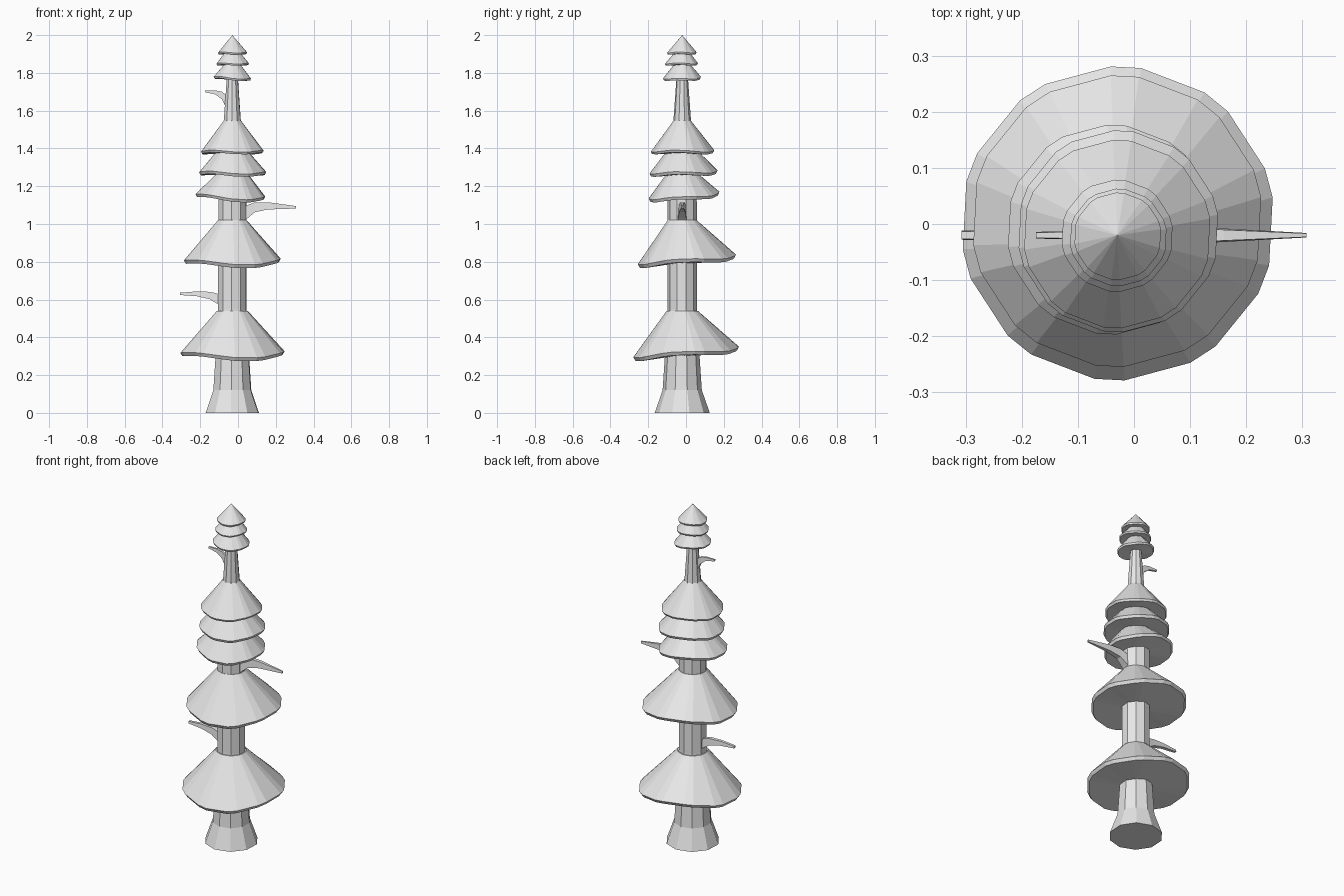
import bpy, bmesh
from math import radians, cos, sin

if "Cube" in bpy.data.objects:
    bpy.data.objects.remove(bpy.data.objects["Cube"])

grey = bpy.data.materials.new("pale grey")
grey.use_nodes = True
grey.diffuse_color = (0.8, 0.8, 0.8, 1)
grey.node_tree.nodes["Principled BSDF"].inputs["Base Color"].default_value = (0.8, 0.8, 0.8, 1)

AXIS_X, AXIS_Y = -0.03, -0.02
SIDES = 10
FIRST = 15    # direction of the first corner, in degrees


def loft(name, rings):
    """Skin a list of equal-length point rings and cap both ends."""
    bm = bmesh.new()
    loops = [[bm.verts.new(p) for p in ring] for ring in rings]
    for low, high in zip(loops, loops[1:]):
        for i in range(len(low)):
            j = (i + 1) % len(low)
            bm.faces.new((low[i], low[j], high[j], high[i]))
    bm.faces.new(loops[0][::-1])
    bm.faces.new(loops[-1])
    bmesh.ops.remove_doubles(bm, verts=bm.verts, dist=0.0005)
    bmesh.ops.recalc_face_normals(bm, faces=bm.faces)
    mesh = bpy.data.meshes.new(name)
    bm.to_mesh(mesh)
    bm.free()
    mesh.materials.append(grey)
    obj = bpy.data.objects.new(name, mesh)
    bpy.context.collection.objects.link(obj)
    return obj


def ring(angles, cx, cy, r, z, tilt_x=0, tilt_y=0, wave=0):
    """Ring whose height tilts towards +x / +y and ripples slightly."""
    pts = []
    for a in angles:
        t = radians(a)
        h = z + tilt_x * cos(t) + tilt_y * sin(t) + wave * cos(3 * t + 0.6)
        pts.append((cx + r * cos(t), cy + r * sin(t), h))
    return pts


corners = [FIRST + 360 / SIDES * i for i in range(SIDES)]
# each canopy corner is chamfered into a close pair of points
chamfered = [a + d for a in corners for d in (-5.5, 5.5)]

# Trunk with flared foot
trunk = [(0.146, 0), (0.104, 0.12), (0.092, 0.3), (0.078, 0.55),
         (0.077, 1.13), (0.05, 1.5), (0.03, 1.78)]
loft("trunk", [ring(corners, AXIS_X, AXIS_Y, r, z) for r, z in trunk])

# Canopy tiers: rim centre x, y, rim radius, rim z, tilt x, tilt y, top radius, top z, lip
tiers = [
    (-0.029, 0.001, 0.28, 0.322, -0.004, 0.022, 0.083, 0.54, 0.018),
    (-0.03, 0.005, 0.26, 0.812, -0.003, 0.02, 0.077, 1.02, 0.018),
    (-0.04, -0.01, 0.187, 1.152, -0.012, 0.014, 0.08, 1.27, 0.015),
    (-0.028, -0.013, 0.18, 1.275, -0.003, 0.004, 0.08, 1.39, 0.015),
    (-0.03, -0.018, 0.168, 1.386, 0, 0, 0.044, 1.55, 0.012),
    (-0.03, -0.021, 0.1, 1.775, -0.007, 0.002, 0.035, 1.855, 0.01),
    (-0.028, -0.024, 0.087, 1.85, 0, 0, 0.035, 1.915, 0.009),
    (-0.029, -0.022, 0.078, 1.908, 0, 0, 0, 2.0, 0.009),
]
for n, (cx, cy, r, z, tx, ty, top_r, top_z, lip) in enumerate(tiers, 1):
    wave = 0.035 * r
    loft(f"canopy_tier_{n}", [
        ring(chamfered, AXIS_X, AXIS_Y, 0.02, z - lip),
        ring(chamfered, cx, cy, r * 0.96, z - lip, tx, ty, wave),
        ring(chamfered, cx, cy, r, z, tx, ty, wave),
        ring(chamfered, AXIS_X, AXIS_Y, top_r, top_z)])


# Bare branches: sections of x, top z, bottom z, half width
def branch(name, sections):
    loft(name, [[(x, AXIS_Y - w, lo), (x, AXIS_Y + w, lo),
                 (x, AXIS_Y + w * 0.8, hi), (x, AXIS_Y - w * 0.8, hi)]
                for x, hi, lo, w in sections])


branch("lower_branch", [(-0.07, 0.605, 0.55, 0.02), (-0.11, 0.632, 0.578, 0.018),
                        (-0.15, 0.641, 0.602, 0.014), (-0.22, 0.643, 0.618, 0.011),
                        (-0.307, 0.636, 0.624, 0.008)])
branch("middle_branch", [(0.02, 1.075, 1.0, 0.024), (0.05, 1.1, 1.03, 0.022),
                         (0.09, 1.115, 1.063, 0.016), (0.16, 1.115, 1.077, 0.012),
                         (0.307, 1.095, 1.082, 0.004)])
branch("upper_branch", [(-0.045, 1.65, 1.58, 0.01), (-0.065, 1.685, 1.62, 0.009),
                        (-0.085, 1.7, 1.66, 0.008), (-0.12, 1.707, 1.686, 0.007),
                        (-0.175, 1.707, 1.698, 0.006)])
